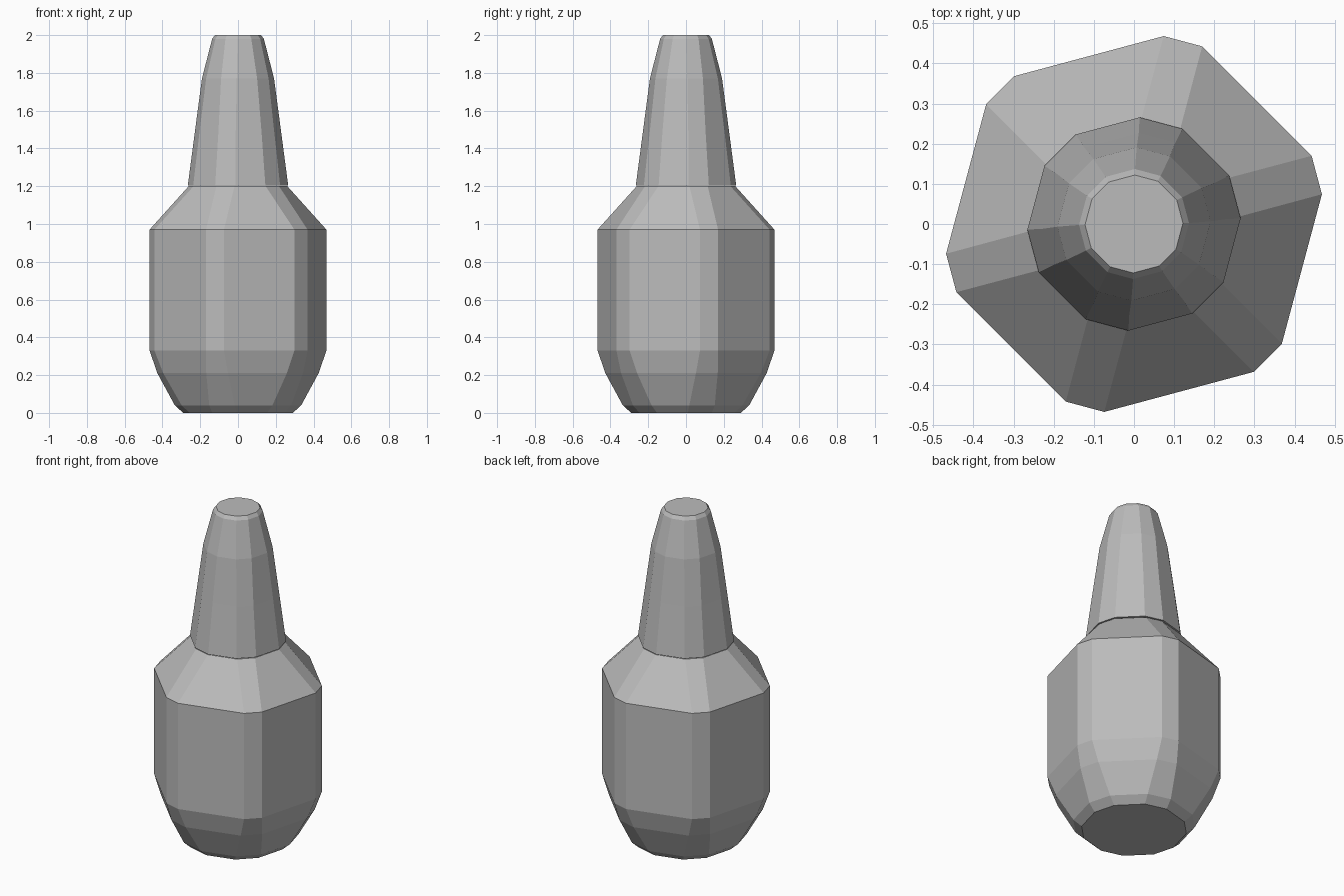
import bpy, bmesh, math

cube = bpy.data.objects.get("Cube")
if cube:
    bpy.data.objects.remove(cube, do_unlink=True)

grey = bpy.data.materials.new("plain grey")
colour = (0.5, 0.5, 0.5, 1)
grey.diffuse_color = colour
grey.use_nodes = True
grey.node_tree.nodes["Principled BSDF"].inputs["Base Color"].default_value = colour


def ring(bm, z, radius, spread):
    """Hexagon with cut corners; spread is half of each corner cut in degrees."""
    verts = []
    for k in range(6):
        for side in (-1, 1):
            a = math.radians(15 + 60 * k + side * spread)
            verts.append(bm.verts.new((radius * math.cos(a), radius * math.sin(a), z)))
    return verts


def loft(name, profile):
    """Skin a stack of cut hexagons and close both ends."""
    bm = bmesh.new()
    rings = [ring(bm, *level) for level in profile]
    for low, high in zip(rings, rings[1:]):
        for i in range(len(low)):
            j = (i + 1) % len(low)
            bm.faces.new((low[i], low[j], high[j], high[i]))
    bm.faces.new(rings[0][::-1])
    bm.faces.new(rings[-1])
    mesh = bpy.data.meshes.new(name)
    bm.to_mesh(mesh)
    bm.free()
    mesh.materials.append(grey)
    obj = bpy.data.objects.new(name, mesh)
    bpy.context.collection.objects.link(obj)
    return obj


# Bottle: tapered foot, straight sides, sloping shoulder (height, radius, spread)
loft("bottle_body", [
    (0.0, 0.29, 13), (0.04, 0.335, 12), (0.21, 0.43, 8), (0.33, 0.474, 6),
    (0.97, 0.474, 6), (1.2, 0.262, 11),
])

# Tall tapered cap with a narrowed tip
loft("cap", [
    (1.205, 0.266, 12), (1.5, 0.227, 12), (1.77, 0.191, 13),
    (1.98, 0.137, 14), (2.0, 0.122, 14),
])
